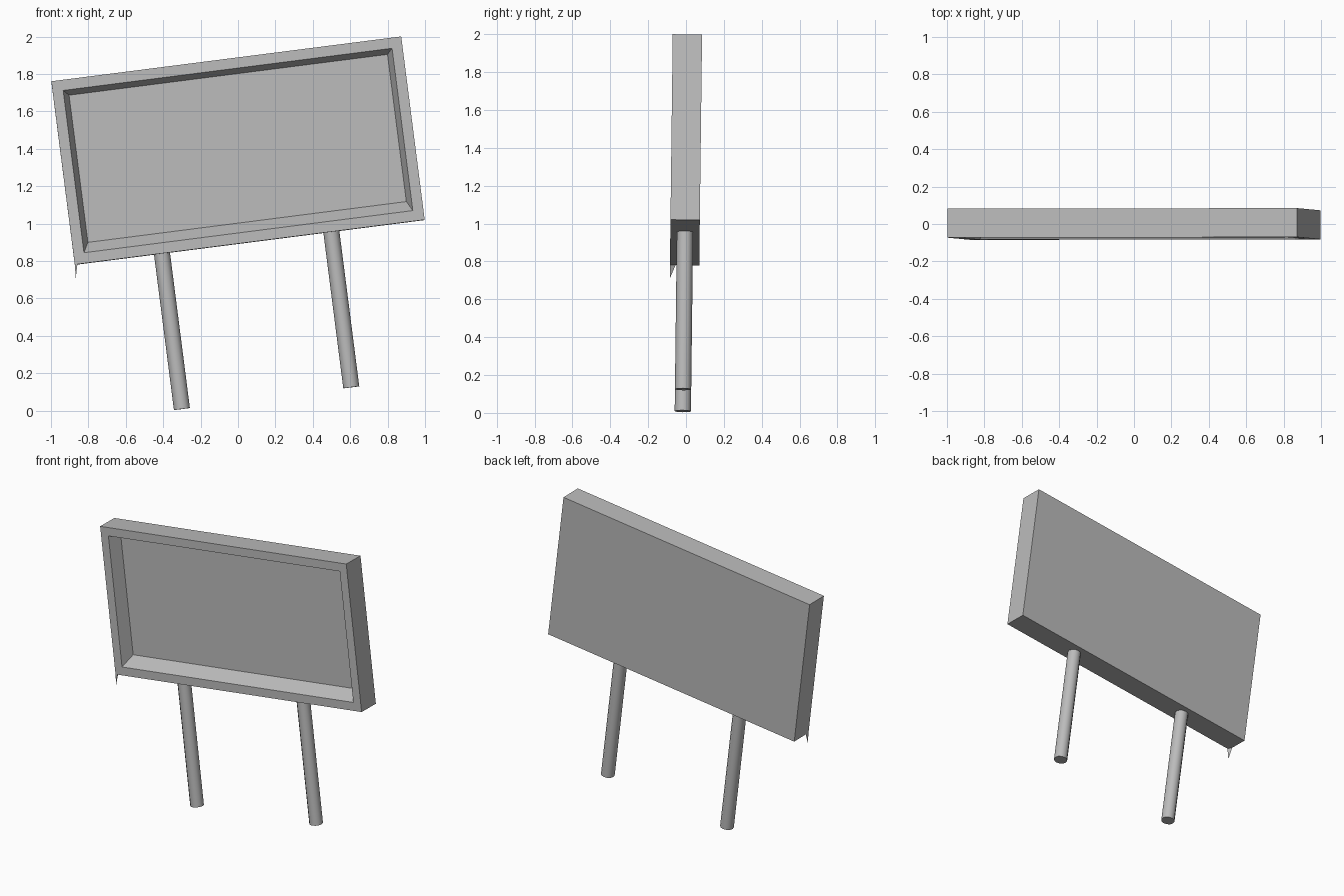
import bpy, bmesh, math
from mathutils import Matrix, Vector

old = bpy.data.objects.get("Cube")
if old:
    bpy.data.objects.remove(old, do_unlink=True)

GREY = (0.5, 0.5, 0.5, 1)
grey = bpy.data.materials.new("plain grey")
grey.use_nodes = True
grey.diffuse_color = GREY
grey.node_tree.nodes["Principled BSDF"].inputs["Base Color"].default_value = GREY

# The whole sign leans sideways and slightly backwards
LEAN = (Matrix.Translation((0, 0, 1.39))
        @ Matrix.Rotation(math.radians(-0.7), 4, 'X')
        @ Matrix.Rotation(math.radians(-7.3), 4, 'Y'))
HALF_W, HALF_D, HALF_H = 0.943, 0.0775, 0.494


def finish(name, bm):
    bmesh.ops.recalc_face_normals(bm, faces=bm.faces)
    mesh = bpy.data.meshes.new(name)
    bm.to_mesh(mesh)
    bm.free()
    mesh.materials.append(grey)
    obj = bpy.data.objects.new(name, mesh)
    bpy.context.collection.objects.link(obj)
    obj.matrix_world = LEAN
    bpy.ops.object.select_all(action='DESELECT')
    obj.select_set(True)
    bpy.context.view_layer.objects.active = obj
    bpy.ops.object.shade_smooth_by_angle(angle=math.radians(35))
    return obj


# Board: box with a flat rim and a recessed panel with sloping walls
bm = bmesh.new()
bmesh.ops.create_cube(bm, size=2)
bmesh.ops.scale(bm, vec=(HALF_W, HALF_D, HALF_H), verts=bm.verts)
bm.normal_update()
front = min(bm.faces, key=lambda f: f.calc_center_median().y)
bmesh.ops.inset_region(bm, faces=[front], thickness=0.08)
bmesh.ops.inset_region(bm, faces=[front], thickness=0.04)
for v in front.verts:
    v.co.y += 0.09
    if v.co.z < 0:
        v.co.z += 0.025
finish("sign_board", bm)

# Posts: round legs reaching just inside the board
for side, x in (("right", -0.473), ("left", 0.440)):
    bm = bmesh.new()
    top, bottom = -HALF_H + 0.01, -1.332
    bmesh.ops.create_cone(
        bm, cap_ends=True, segments=12, radius1=0.043, radius2=0.043,
        depth=top - bottom,
        matrix=Matrix.Translation((x, 0, (top + bottom) / 2)))
    finish(side + "_post", bm)

# Splinter hanging from the lower front corner
bm = bmesh.new()
corner = Vector((-HALF_W, -HALF_D, -HALF_H))
base = [bm.verts.new(corner + Vector(d))
        for d in ((0, 0, 0), (0.014, 0, 0), (0, 0.03, 0))]
tip = bm.verts.new(corner + Vector((-0.004, 0, -0.072)))
bm.faces.new(base)
for i in range(3):
    bm.faces.new((base[i], base[(i + 1) % 3], tip))
finish("corner_splinter", bm)
